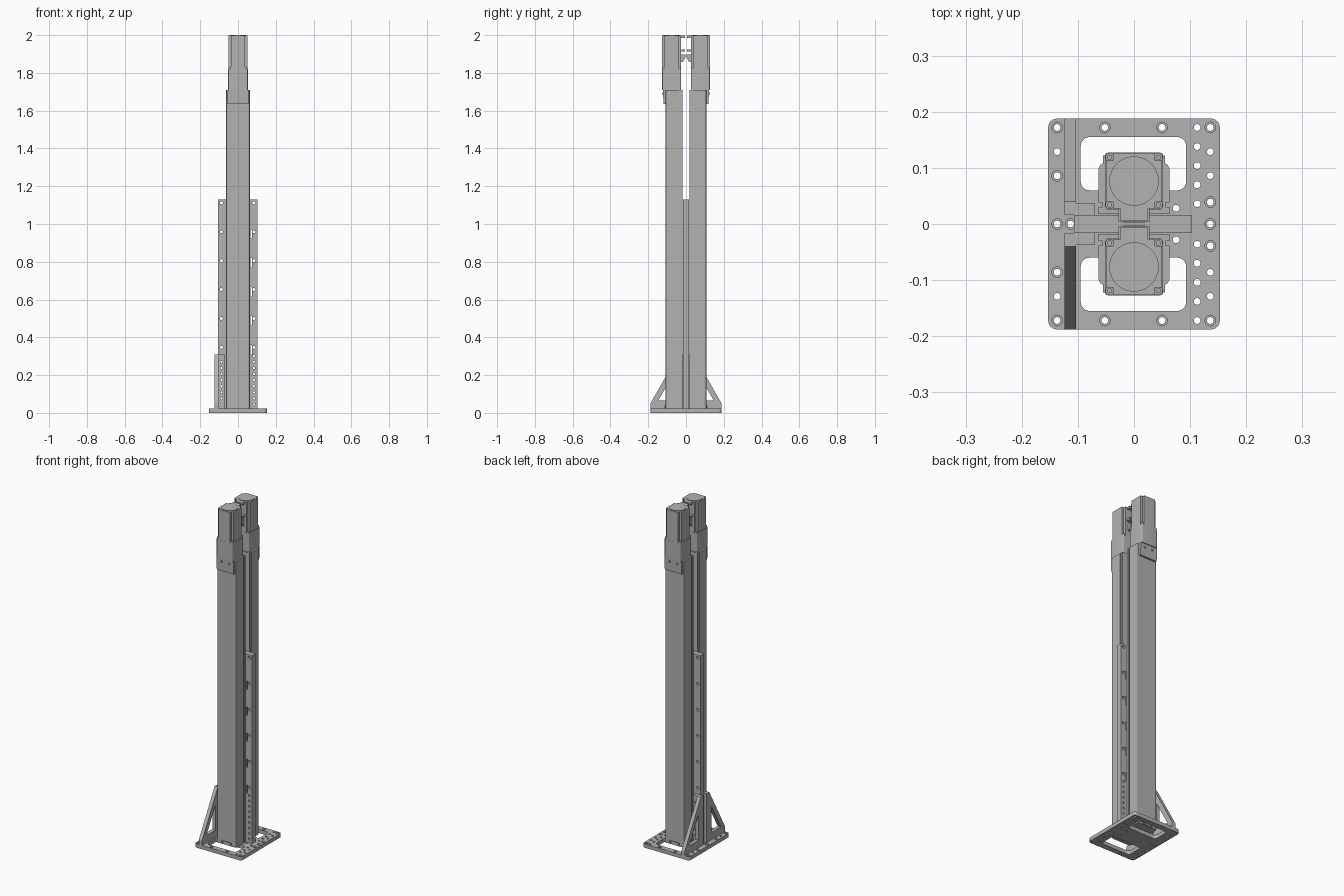
import bpy, bmesh, math

cube = bpy.data.objects.get("Cube")
if cube:
    bpy.data.objects.remove(cube, do_unlink=True)

GREY = (0.45, 0.45, 0.45, 1)
metal = bpy.data.materials.new("machined_grey")
metal.use_nodes = True
metal.diffuse_color = GREY
metal.node_tree.nodes["Principled BSDF"].inputs["Base Color"].default_value = GREY


def circle(u, v, r, n=20):
    return [(u + r * math.cos(math.tau * i / n), v + r * math.sin(math.tau * i / n)) for i in range(n)]


def rect(u0, u1, v0, v1, r=0.0):
    """Rectangle outline, with rounded corners when r is given."""
    if not r:
        return [(u0, v0), (u1, v0), (u1, v1), (u0, v1)]
    corners = [(u1 - r, v1 - r), (u0 + r, v1 - r), (u0 + r, v0 + r), (u1 - r, v0 + r)]
    return [(cu + r * math.cos(math.radians(90 * q + 15 * i)), cv + r * math.sin(math.radians(90 * q + 15 * i)))
            for q, (cu, cv) in enumerate(corners) for i in range(7)]


AXES = {
    "Z": lambda u, v, w: (u, v, w),
    "Y": lambda u, v, w: (u, w, v),
    "X": lambda u, v, w: (w, u, v),
}


def slab(name, outline, w0, w1, axis="Z", holes=(), side=1, smooth=False):
    """Extrude an outline with holes along an axis; side=-1 mirrors it in y."""
    curve = bpy.data.curves.new(name + "_profile", "CURVE")
    curve.dimensions = "2D"
    curve.fill_mode = "BOTH"
    curve.extrude = (w1 - w0) / 2
    for loop in [outline, *holes]:
        spline = curve.splines.new("POLY")
        spline.points.add(len(loop) - 1)
        for point, (u, v) in zip(spline.points, loop):
            point.co = (u, v, 0, 1)
        spline.use_cyclic_u = True
    temp = bpy.data.objects.new(name + "_temp", curve)
    bpy.context.collection.objects.link(temp)
    graph = bpy.context.evaluated_depsgraph_get()
    mesh = bpy.data.meshes.new_from_object(temp.evaluated_get(graph))
    bpy.data.objects.remove(temp, do_unlink=True)
    bpy.data.curves.remove(curve)

    bm = bmesh.new()
    bm.from_mesh(mesh)
    for vert in bm.verts:
        x, y, z = AXES[axis](vert.co.x, vert.co.y, vert.co.z + (w0 + w1) / 2)
        vert.co = (x, y * side, z)
    bmesh.ops.remove_doubles(bm, verts=bm.verts, dist=0.00001)
    bmesh.ops.recalc_face_normals(bm, faces=bm.faces)
    for face in bm.faces:
        face.smooth = False
    bm.to_mesh(mesh)
    bm.free()
    mesh.name = name
    mesh.materials.clear()
    mesh.materials.append(metal)
    obj = bpy.data.objects.new(name, mesh)
    bpy.context.collection.objects.link(obj)
    if smooth:
        bpy.ops.object.select_all(action="DESELECT")
        obj.select_set(True)
        bpy.context.view_layer.objects.active = obj
        bpy.ops.object.shade_smooth_by_angle(angle=math.radians(35))
    return obj


def box(name, x0, x1, y0, y1, z0, z1, side=1):
    return slab(name, rect(x0, x1, y0, y1), z0, z1, side=side)


# Base plate: two layers so the large holes are counterbored
big = [(-0.113, 0), (-0.137, 0), (0.136, 0)]
small = []
for s in (-1, 1):
    big += [(x, 0.172 * s) for x in (-0.137, -0.052, 0.05, 0.136)]
    big += [(-0.137, 0.086 * s), (0.136, 0.039 * s)]
    small += [(-0.137, 0.129 * s), (0.136, 0.129 * s), (0.136, 0.086 * s), (0.075, 0.028 * s)]
    small += [(0.1125, (0.036 + 0.034 * i) * s) for i in range(5)]
windows = [rect(-0.095, 0.093, 0.06, 0.155, 0.016), rect(-0.095, 0.093, -0.155, -0.06, 0.016)]
small_holes = [circle(x, y, 0.006) for x, y in small]
base = rect(-0.153, 0.153, -0.188, 0.188, 0.016)
for name, z0, z1, r in (("base_plate_lower", 0, 0.012, 0.006), ("base_plate_upper", 0.012, 0.022, 0.0095)):
    slab(name, base, z0, z1, holes=windows + small_holes + [circle(x, y, r) for x, y in big], smooth=True)

# Central upright plate with bolt holes and slots along its edges
holes = []
for x in (-0.088, 0.084):
    holes += [circle(x, 0.347 + 0.153 * i, 0.008, 16) for i in range(6)]
    holes += [circle(x, 0.045 + 0.032 * i, 0.006, 12) for i in range(9)]
holes += [rect(0.066, 0.073, 0.31 + 0.153 * i, 0.36 + 0.153 * i) for i in range(5)]
slab("upright_plate", rect(-0.107, 0.103, 0.022, 1.13), -0.016, 0.016, "Y", holes, smooth=True)

# Column cross-section with a narrow groove on both sides
half = [(0.063, 0.018), (0.063, 0.03), (0.056, 0.03), (0.056, 0.038), (0.063, 0.038),
        (0.063, 0.098), (0.0605, 0.105), (0.056, 0.108)]
column = half + [(-x, y) for x, y in reversed(half)]

# Motor cross-section: a square with notched corners
cy, a, n = 0.0765, 0.05, 0.037
motor = []
for sx, sy in ((1, 1), (-1, 1), (-1, -1), (1, -1)):
    corner = [(a * sx, cy + n * sy), (n * sx, cy + n * sy), (n * sx, cy + a * sy)]
    motor += corner if sx == sy else corner[::-1]

for s, tag in ((-1, "front"), (1, "back")):
    # Angle bracket: gusset web with a triangular opening, and its flange
    slab(tag + "_gusset", [(0.037, 0.022), (0.188, 0.022), (0.188, 0.05), (0.04, 0.31), (0.037, 0.31)],
         -0.124, -0.103, "X", [[(0.06, 0.065), (0.147, 0.065), (0.06, 0.218)]], side=s)
    flange_holes = [circle(-0.088, 0.045 + 0.032 * i, 0.006, 12) for i in range(8)]
    slab(tag + "_gusset_flange", rect(-0.124, -0.07, 0.022, 0.31), 0.016, 0.037, "Y", flange_holes, side=s)

    # Column and its end fittings
    slab(tag + "_column", column, 0.022, 1.71, side=s)
    box(tag + "_foot_clip", -0.033, 0.033, 0.108, 0.112, 0.025, 0.043, s)
    slab(tag + "_head_skirt", [(0.108, 1.635), (0.119, 1.635), (0.122, 1.71), (0.108, 1.71)],
         -0.055, 0.055, "X", side=s)
    for x in (-0.025, 0.025):
        slab(tag + "_skirt_screw", circle(x, 1.69, 0.008, 16), 0.118, 0.124, "Y",
             [circle(x, 1.69, 0.004, 6)], side=s)
        slab(tag + "_foot_screw", circle(x, 0.034, 0.006, 12), 0.11, 0.115, "Y", side=s)
    slab(tag + "_head_block", rect(-0.052, 0.052, 0.026, 0.127, 0.005), 1.71, 1.82, side=s, smooth=True)

    # Motor with a round end cap and corner screws
    slab(tag + "_motor", motor, 1.82, 1.997, side=s)
    slab(tag + "_motor_cap", circle(0, cy, 0.044, 40), 1.997, 2.0, side=s, smooth=True)
    for x in (-0.0435, 0.0435):
        for y in (cy - 0.0425, cy + 0.0425):
            slab(tag + "_motor_screw", circle(x, y, 0.0075, 16), 1.82, 1.83,
                 holes=[circle(x, y, 0.004, 6)], side=s)

    # Connectors facing the other motor
    box(tag + "_connector_top", -0.024, 0.024, 0.006, 0.03, 1.985, 1.998, s)
    box(tag + "_connector_middle", -0.028, 0.028, 0.004, 0.03, 1.912, 1.925, s)
    slab(tag + "_connector_plug", [(0.03, 1.855), (0.014, 1.86), (0.003, 1.885), (0.003, 1.897), (0.03, 1.897)],
         -0.02, 0.02, "X", side=s)
